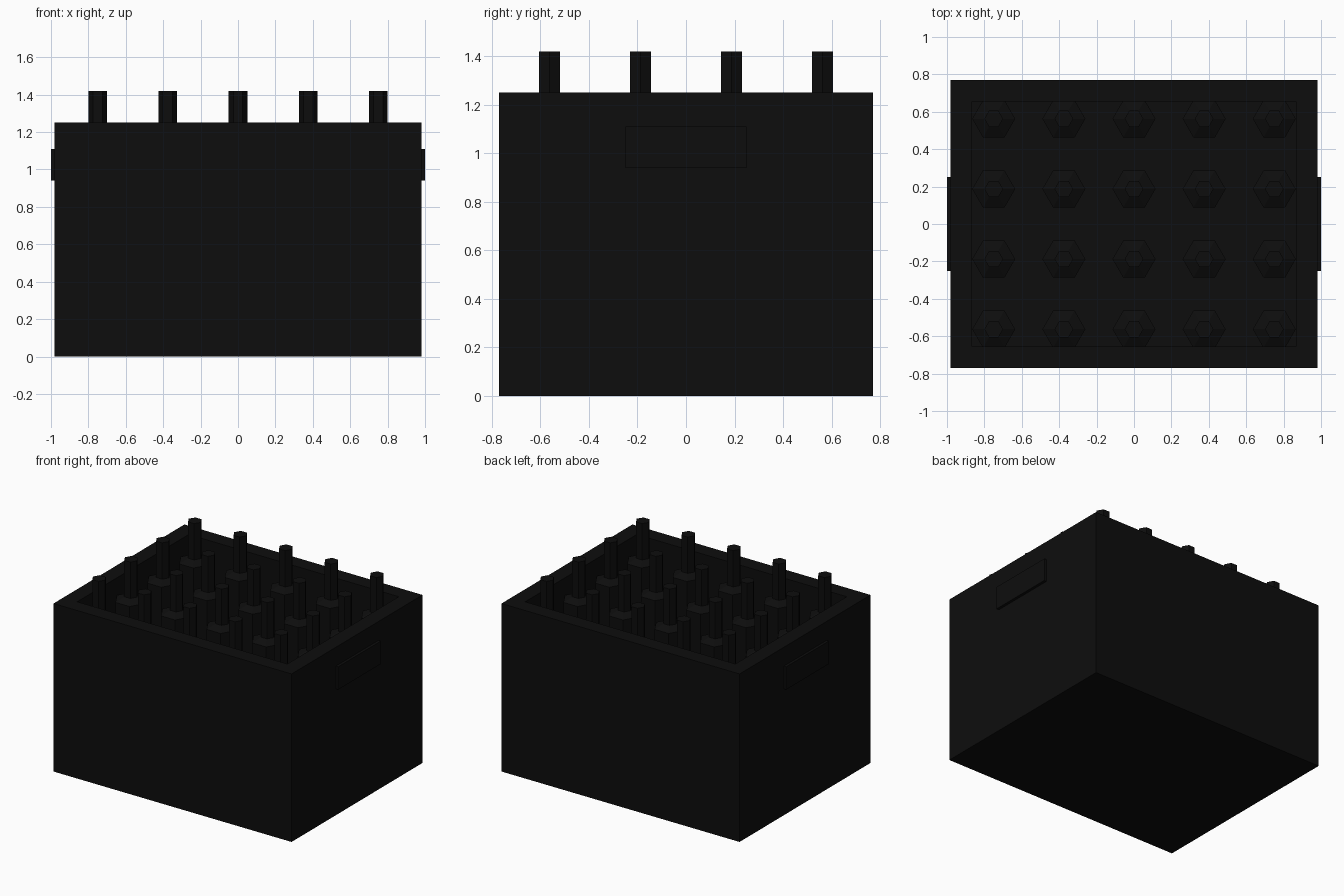
import bpy, bmesh
from math import cos, sin, pi

if "Cube" in bpy.data.objects:
    bpy.data.objects.remove(bpy.data.objects["Cube"])


def material(name, v):
    m = bpy.data.materials.new(name)
    m.diffuse_color = (v, v, v, 1)
    m.use_nodes = True
    m.node_tree.nodes["Principled BSDF"].inputs["Base Color"].default_value = m.diffuse_color
    return m


crate_mat = material("crate black", 0.004)


def make(name, bm, mat):
    bmesh.ops.recalc_face_normals(bm, faces=bm.faces)
    me = bpy.data.meshes.new(name)
    bm.to_mesh(me)
    bm.free()
    me.materials.append(mat)
    ob = bpy.data.objects.new(name, me)
    bpy.context.collection.objects.link(ob)
    return ob


def add_box(bm, lo, hi):
    r = bmesh.ops.create_cube(bm, size=1)
    for v in r["verts"]:
        for i in range(3):
            v.co[i] = lo[i] if v.co[i] < 0 else hi[i]


# open crate: box with its top inset to a rim and sunk to the inner floor
bm = bmesh.new()
add_box(bm, (-0.98, -0.77, 0), (0.98, 0.77, 1.25))
bm.faces.ensure_lookup_table()
top = max(bm.faces, key=lambda f: f.calc_center_median().z)
bmesh.ops.inset_region(bm, faces=[top], thickness=0.115, use_even_offset=True)
ext = bmesh.ops.extrude_face_region(bm, geom=[top])
for v in (g for g in ext["geom"] if isinstance(g, bmesh.types.BMVert)):
    v.co.z = 0.1
if top.is_valid:
    bmesh.ops.delete(bm, geom=[top], context="FACES_ONLY")
make("crate", bm, crate_mat)

# raised grip on each end
for side, s in (("left", -1), ("right", 1)):
    bm = bmesh.new()
    x = sorted((s * 0.97, s * 1.0))
    add_box(bm, (x[0], -0.25, 0.94), (x[1], 0.25, 1.11))
    make(side + "_grip", bm, crate_mat)

# six-sided bottle profile (radius, height)
PROFILE = [(0.115, 0.1), (0.115, 1.12), (0.05, 1.15), (0.05, 1.42)]


def bottle(name, cx, cy):
    bm = bmesh.new()
    rings = [[bm.verts.new((cx + r * cos(i * pi / 3), cy + r * sin(i * pi / 3), z))
              for i in range(6)] for r, z in PROFILE]
    for a, b in zip(rings, rings[1:]):
        for i in range(6):
            j = (i + 1) % 6
            bm.faces.new((a[i], a[j], b[j], b[i]))
    bm.faces.new(rings[0])
    bm.faces.new(rings[-1])
    make(name, bm, crate_mat)


# five by four bottles
for i in range(5):
    for j in range(4):
        bottle(f"bottle_{i + 1}_{j + 1}", (i - 2) * 0.375, (j - 1.5) * 0.375)
